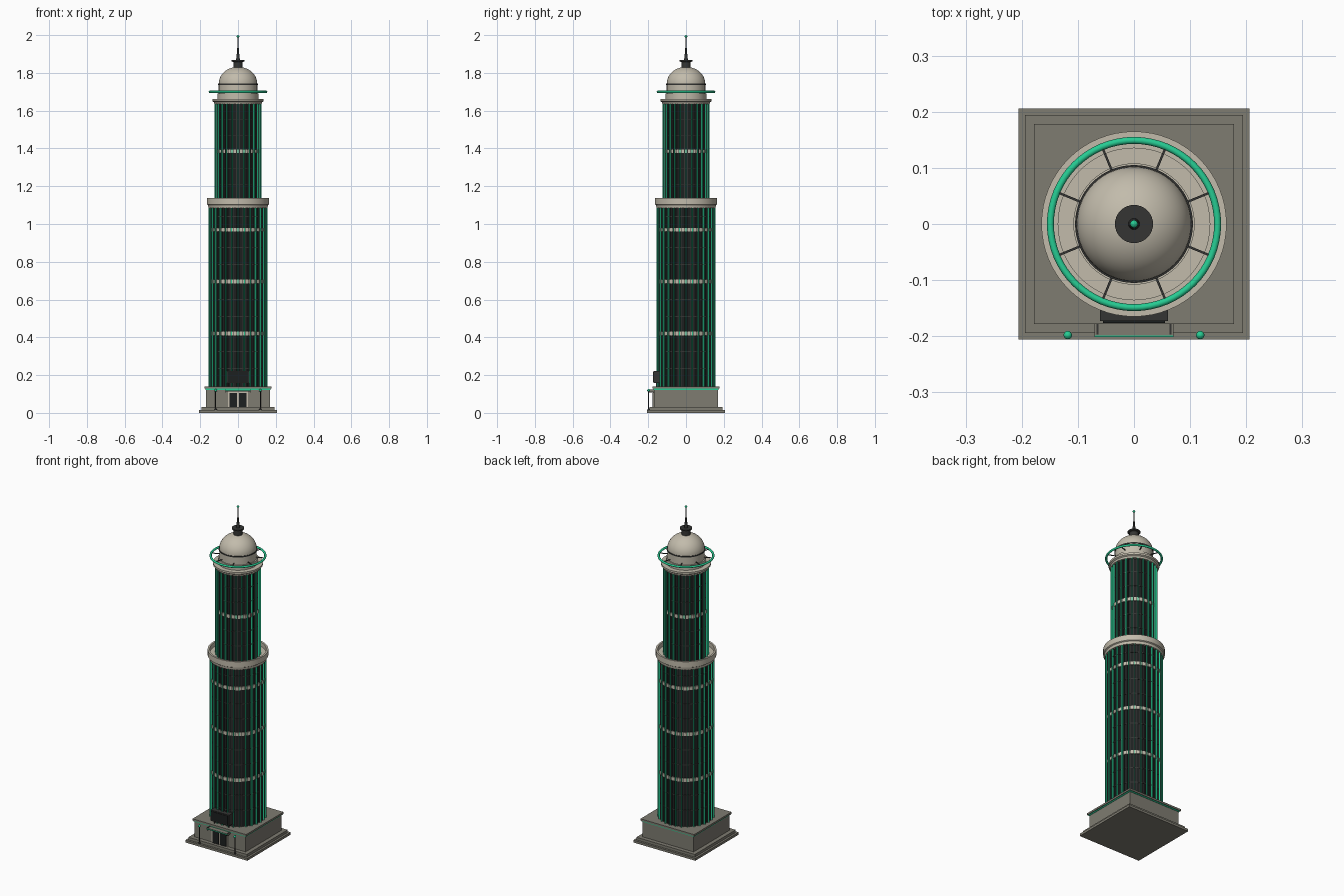
import bpy, bmesh, math
from mathutils import Matrix, Vector

if "Cube" in bpy.data.objects:
    bpy.data.objects.remove(bpy.data.objects["Cube"])


def mat(name, r, g, b):
    m = bpy.data.materials.new(name)
    m.diffuse_color = (r, g, b, 1)
    m.use_nodes = True
    m.node_tree.nodes["Principled BSDF"].inputs["Base Color"].default_value = m.diffuse_color
    return m


STONE = mat("grey stone", 0.21, 0.20, 0.165)
CREAM = mat("cream stone", 0.54, 0.50, 0.41)
GREEN = mat("bright green", 0.02, 0.60, 0.29)
GLASS = mat("dark glass", 0.012, 0.014, 0.014)
METAL = mat("dark metal", 0.035, 0.036, 0.034)


def finish(bm, name, material, smooth=False):
    bmesh.ops.recalc_face_normals(bm, faces=bm.faces)
    me = bpy.data.meshes.new(name)
    bm.to_mesh(me)
    bm.free()
    me.materials.append(material)
    ob = bpy.data.objects.new(name, me)
    bpy.context.collection.objects.link(ob)
    if smooth:
        bpy.ops.object.select_all(action='DESELECT')
        ob.select_set(True)
        bpy.context.view_layer.objects.active = ob
        bpy.ops.object.shade_smooth_by_angle(angle=math.radians(35))
    return ob


def add_box(bm, x0, x1, y0, y1, z0, z1, rot=0.0):
    m = (Matrix.Rotation(rot, 4, 'Z')
         @ Matrix.Translation(((x0 + x1) / 2, (y0 + y1) / 2, (z0 + z1) / 2))
         @ Matrix.Diagonal((x1 - x0, y1 - y0, z1 - z0, 1)))
    bmesh.ops.create_cube(bm, size=1, matrix=m)


def boxes(name, material, *dims):
    bm = bmesh.new()
    for d in dims:
        add_box(bm, *d)
    return finish(bm, name, material)


def square(name, material, h, z0, z1):
    return boxes(name, material, (-h, h, -h, h, z0, z1))


def lathe(name, material, profile, closed=False, seg=64, at=(0, 0)):
    """Spin (radius, z) points about a vertical axis."""
    bm = bmesh.new()
    vs = [bm.verts.new((r, 0, z)) for r, z in profile]
    edges = [bm.edges.new(p) for p in zip(vs, vs[1:])]
    if closed:
        edges.append(bm.edges.new((vs[-1], vs[0])))
    bmesh.ops.spin(bm, geom=vs + edges, cent=(0, 0, 0), axis=(0, 0, 1),
                   angle=math.tau, steps=seg, use_duplicate=False)
    bmesh.ops.remove_doubles(bm, verts=bm.verts, dist=1e-5)
    bmesh.ops.translate(bm, verts=bm.verts, vec=(at[0], at[1], 0))
    return finish(bm, name, material, True)


def drum(name, material, r, z0, z1, seg=64):
    return lathe(name, material, [(0, z0), (r, z0), (r, z1), (0, z1)], seg=seg)


def radial(name, material, n, r0, r1, width, z0, z1, offset=0.0):
    """Ring of radial bars."""
    bm = bmesh.new()
    for i in range(n):
        add_box(bm, r0, r1, -width / 2, width / 2, z0, z1, math.tau * (i + offset) / n)
    return finish(bm, name, material)


# Square stepped base
square("base_plinth", STONE, 0.206, 0, 0.014)
square("base_step", STONE, 0.194, 0.014, 0.03)
square("base_block", STONE, 0.17, 0.03, 0.128)
square("base_light_strip", GREEN, 0.173, 0.122, 0.128)
square("base_cornice", STONE, 0.178, 0.128, 0.139)


# Glazed shafts with bands, floor rings, mullions and green fins
def shaft(prefix, r, z0, z1, bands, floors, n):
    drum(prefix + "_glass", GLASS, r, z0, z1)
    for z in bands:
        drum(prefix + "_band", CREAM, r + 0.006, z - 0.01, z + 0.01)
    for z in floors:
        drum(prefix + "_floor_ring", METAL, r + 0.003, z - 0.002, z + 0.002)
    radial(prefix + "_mullions", METAL, n * 2, r - 0.002, r + 0.0065, 0.003, z0, z1, 0.5)
    radial(prefix + "_fins", GREEN, n, r - 0.002, r + 0.012, 0.004, z0, z1)


shaft("lower_shaft", 0.144, 0.139, 1.095, (0.42, 0.695, 0.97),
      [0.235, 0.325, 0.51, 0.60, 0.785, 0.875, 1.04], 28)
shaft("upper_shaft", 0.113, 1.10, 1.645, (1.385,),
      [1.21, 1.295, 1.47, 1.555], 24)

# Terrace with hollow parapet
lathe("terrace_parapet", CREAM, [
    (0, 1.085), (0.156, 1.085), (0.159, 1.10), (0.165, 1.104), (0.165, 1.138),
    (0.154, 1.138), (0.154, 1.112), (0, 1.112)])

# Crown cornice, drum and dome
lathe("crown_cornice", CREAM, [
    (0, 1.635), (0.125, 1.635), (0.128, 1.645), (0.136, 1.65), (0.136, 1.661), (0, 1.661)])
drum("crown_plinth", CREAM, 0.108, 1.661, 1.69)
drum("crown_drum", CREAM, 0.102, 1.69, 1.74)
drum("dome_collar", METAL, 0.105, 1.736, 1.743)
dome = [(0.102 * math.cos(a), 1.743 + 0.089 * math.sin(a))
        for a in [math.pi / 2 * i / 14 for i in range(14)]]
lathe("dome", CREAM, dome + [(0, 1.832)])

# Green halo ring on eight struts
lathe("halo_ring", GREEN, [
    (0.149 + 0.0062 * math.cos(a), 1.70 + 0.0062 * math.sin(a))
    for a in [math.tau * i / 12 for i in range(12)]], closed=True)
radial("halo_struts", METAL, 8, 0.10, 0.146, 0.004, 1.698, 1.702, 0.5)

# Lantern, spire and tip
lathe("lantern", METAL, [
    (0, 1.82), (0.025, 1.82), (0.025, 1.858), (0.034, 1.861), (0.034, 1.868), (0, 1.868)], seg=32)
lathe("spire", METAL, [
    (0, 1.868), (0.010, 1.868), (0.007, 1.90), (0.005, 1.902), (0.002, 1.99), (0, 1.99)], seg=16)


def ball(name, x, y, z, r):
    bm = bmesh.new()
    bmesh.ops.create_uvsphere(bm, u_segments=16, v_segments=10, radius=r,
                              matrix=Matrix.Translation((x, y, z)))
    finish(bm, name, GREEN, True)


ball("spire_tip", 0, 0, 1.993, 0.007)

# Entrance: frame, twin glass doors, canopy with lit edge
boxes("door_frame", CREAM, (-0.053, 0.053, -0.174, -0.165, 0.03, 0.112))
boxes("doors", GLASS, (-0.045, -0.004, -0.177, -0.17, 0.03, 0.104),
      (0.004, 0.045, -0.177, -0.17, 0.03, 0.104))
boxes("canopy", STONE, (-0.07, 0.07, -0.199, -0.165, 0.113, 0.121))
boxes("canopy_light_strip", GREEN, (-0.07, 0.07, -0.201, -0.199, 0.115, 0.119))
boxes("canopy_brackets", METAL, (-0.067, -0.063, -0.197, -0.17, 0.107, 0.123),
      (0.063, 0.067, -0.197, -0.17, 0.107, 0.123))

# Blank sign panel above the entrance
boxes("sign_frame", METAL, (-0.061, 0.061, -0.173, -0.135, 0.157, 0.222))
boxes("sign_face", GLASS, (-0.055, 0.055, -0.176, -0.172, 0.163, 0.216))
boxes("sign_posts", METAL, (-0.05, -0.044, -0.158, -0.15, 0.139, 0.158),
      (0.044, 0.05, -0.158, -0.15, 0.139, 0.158))

# Lamp posts on both sides of the entrance
for s in (-1, 1):
    lathe("lamp_post", METAL, [
        (0, 0.014), (0.006, 0.014), (0.006, 0.02), (0.0025, 0.024), (0.0025, 0.116), (0, 0.116)],
        seg=12, at=(s * 0.118, -0.198))
    ball("lamp_globe", s * 0.118, -0.198, 0.119, 0.0075)
